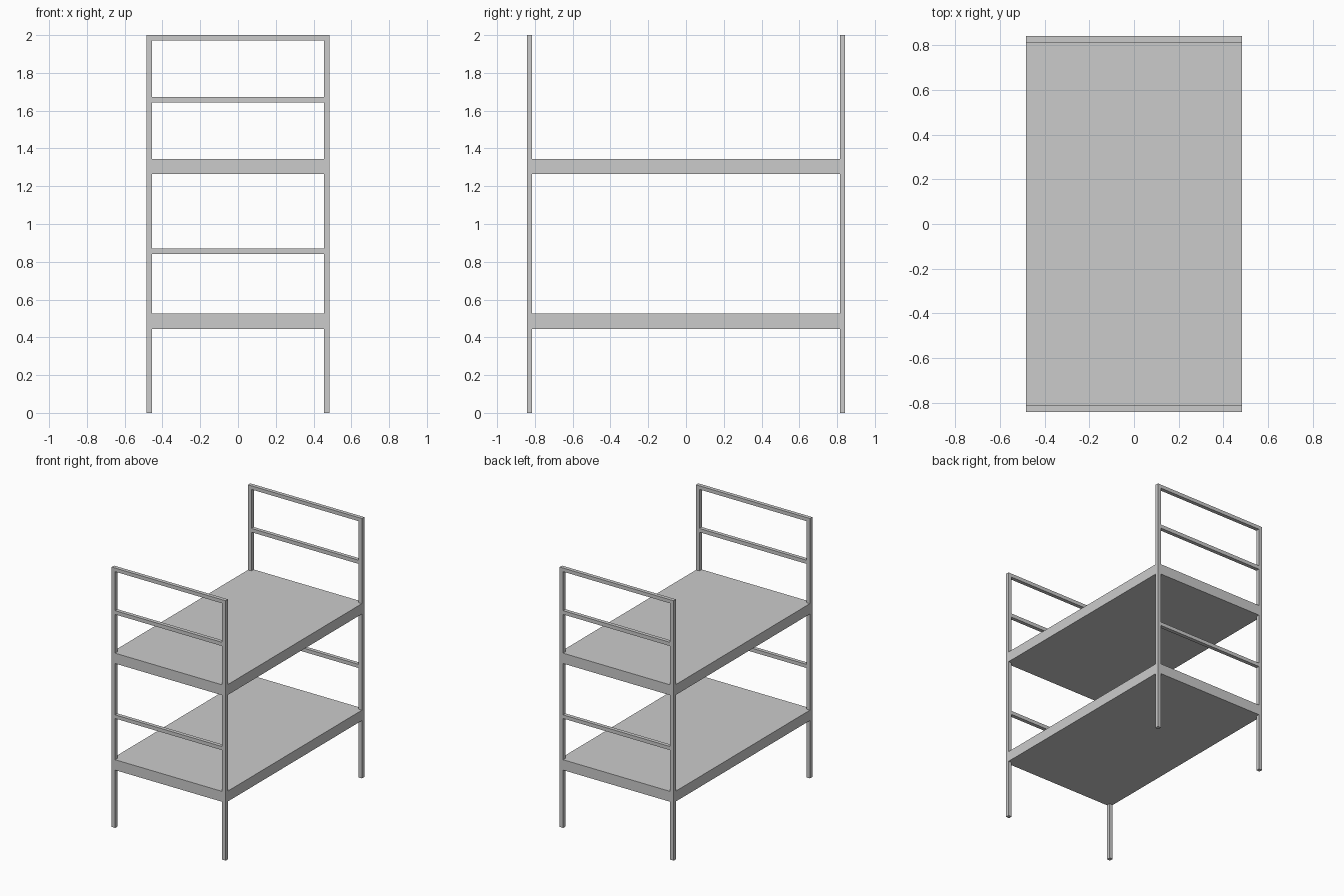
import bpy

if "Cube" in bpy.data.objects:
    bpy.data.objects.remove(bpy.data.objects["Cube"])

HX, HY, T = 0.485, 0.843, 0.029   # half width, half length, bar thickness
DECKS = [(0.445, 0.525), (1.265, 1.345)]
RAILS = [(0.842, 0.87), (1.643, 1.672), (1.972, 2.0)]


def box(name, x, y, z):
    """Box from (min, max) ranges on each axis."""
    bpy.ops.mesh.primitive_cube_add(
        size=1, location=[(a + b) / 2 for a, b in (x, y, z)])
    o = bpy.context.object
    o.name = name
    o.scale = [b - a for a, b in (x, y, z)]
    bpy.ops.object.transform_apply(location=False, rotation=False, scale=True)
    return o


# bunk decks, flush with the outside of the posts
for label, z in zip(("lower", "upper"), DECKS):
    box(label + "_bunk_deck", (-HX, HX), (-HY, HY), z)

# post sections below, between and above the decks
sections = {
    "leg": (0, DECKS[0][0]),
    "middle_post": (DECKS[0][1], DECKS[1][0]),
    "upper_post": (DECKS[1][1], 2.0),
}
for end, y in (("front", (-HY, -HY + T)), ("back", (HY - T, HY))):
    for side, x in (("left", (-HX, -HX + T)), ("right", (HX - T, HX))):
        for part, z in sections.items():
            box(f"{end}_{side}_{part}", x, y, z)
    # cross rails of the headboard and footboard
    for label, z in zip(("lower", "upper", "top"), RAILS):
        box(f"{end}_{label}_rail", (-HX + T, HX - T), y, z)
